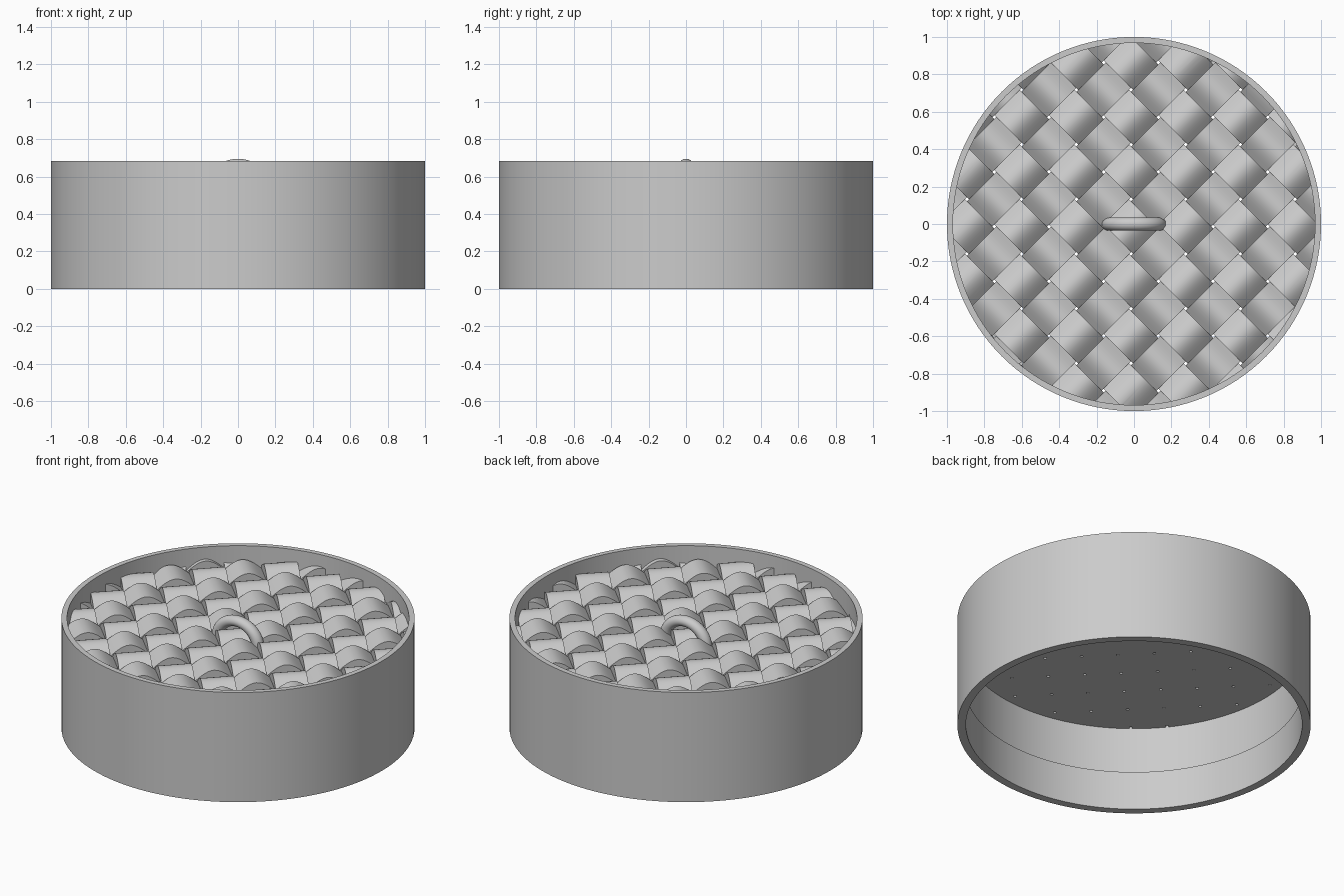
import bpy, bmesh
from math import pi, cos, sin, sqrt, radians
from mathutils import Matrix, Vector

if "Cube" in bpy.data.objects:
    bpy.data.objects.remove(bpy.data.objects["Cube"], do_unlink=True)

grey = bpy.data.materials.new("plain grey")
grey.use_nodes = True
GREY = (0.6, 0.6, 0.6, 1)
grey.diffuse_color = GREY
grey.node_tree.nodes["Principled BSDF"].inputs["Base Color"].default_value = GREY


def finish(bm, name):
    """Turn a bmesh into a smooth object with sharp edges kept."""
    mesh = bpy.data.meshes.new(name)
    bm.to_mesh(mesh)
    bm.free()
    mesh.materials.append(grey)
    ob = bpy.data.objects.new(name, mesh)
    bpy.context.collection.objects.link(ob)
    bpy.ops.object.select_all(action="DESELECT")
    ob.select_set(True)
    bpy.context.view_layer.objects.active = ob
    bpy.ops.object.shade_smooth_by_angle(angle=radians(30))
    return ob


def lathe(name, profile, steps=128):
    """Revolve a closed (radius, z) profile about the z axis."""
    bm = bmesh.new()
    rings = [[bm.verts.new((r * cos(2 * pi * k / steps), r * sin(2 * pi * k / steps), z))
              for r, z in profile] for k in range(steps)]
    n = len(profile)
    for k in range(steps):
        a, b = rings[k], rings[(k + 1) % steps]
        for i in range(n):
            j = (i + 1) % n
            bm.faces.new((a[i], b[i], b[j], a[j]))
    bmesh.ops.recalc_face_normals(bm, faces=bm.faces)
    return finish(bm, name)


# Round wall, with a thicker band inside its lower part
lathe("outer_wall", [(1, 0), (1, 0.685), (0.968, 0.685), (0.968, 0.242),
                     (0.952, 0.242), (0.952, 0)])

# Woven top: two sets of flat-bottomed strips crossing at right angles
PITCH, WIDTH = 0.2068, 0.192
BASE, MID, AMP = 0.535, 0.555, 0.055
U0, V0 = -0.021, 0.0014
CLIP = 0.974
PER_CELL, CELLS = 12, 5


def add_strip(bm, index, along_u):
    start, across = (U0, V0) if along_u else (V0, U0)
    side = across + index * PITCH
    sign = (-1) ** index * (-1 if along_u else 1)
    half = PER_CELL * CELLS + PER_CELL // 2
    previous = None
    for k in range(-half, half + 1):
        s = start + k * PITCH / PER_CELL
        top = max(BASE + 0.004, MID + sign * AMP * cos(pi * k / PER_CELL))
        section = []
        for w, z in ((-1, BASE), (1, BASE), (1, top), (-1, top)):
            t = side + w * WIDTH / 2
            section.append(bm.verts.new((s, t, z) if along_u else (t, s, z)))
        if previous:
            for i in range(4):
                j = (i + 1) % 4
                bm.faces.new((previous[i], section[i], section[j], previous[j]))
        previous = section


bm = bmesh.new()
for index in range(-CELLS, CELLS + 1):
    add_strip(bm, index, True)
    add_strip(bm, index, False)
bmesh.ops.recalc_face_normals(bm, faces=bm.faces)
bmesh.ops.rotate(bm, verts=bm.verts, cent=(0, 0, 0), matrix=Matrix.Rotation(pi / 4, 3, "Z"))

# Trim the weave to a disc that sits inside the wall
SIDES = 96
for k in range(SIDES):
    d = Vector((cos(2 * pi * k / SIDES), sin(2 * pi * k / SIDES), 0))
    bmesh.ops.bisect_plane(bm, geom=bm.verts[:] + bm.edges[:] + bm.faces[:],
                           plane_co=d * CLIP, plane_no=d, clear_outer=True)
finish(bm, "woven_top")

# Arched handle
bm = bmesh.new()
ring = bmesh.ops.create_circle(bm, segments=24, radius=0.035, cap_ends=False,
                               matrix=Matrix.Translation((0.138, 0, 0.54)))
bmesh.ops.spin(bm, geom=ring["verts"] + list(bm.edges), cent=(0, 0, 0.54),
               axis=(0, -1, 0), angle=pi, steps=32)
bmesh.ops.scale(bm, vec=(1, 1, 0.9), space=Matrix.Translation((0, 0, -0.54)), verts=bm.verts)
bmesh.ops.holes_fill(bm, edges=bm.edges)
bmesh.ops.recalc_face_normals(bm, faces=bm.faces)
finish(bm, "handle")
